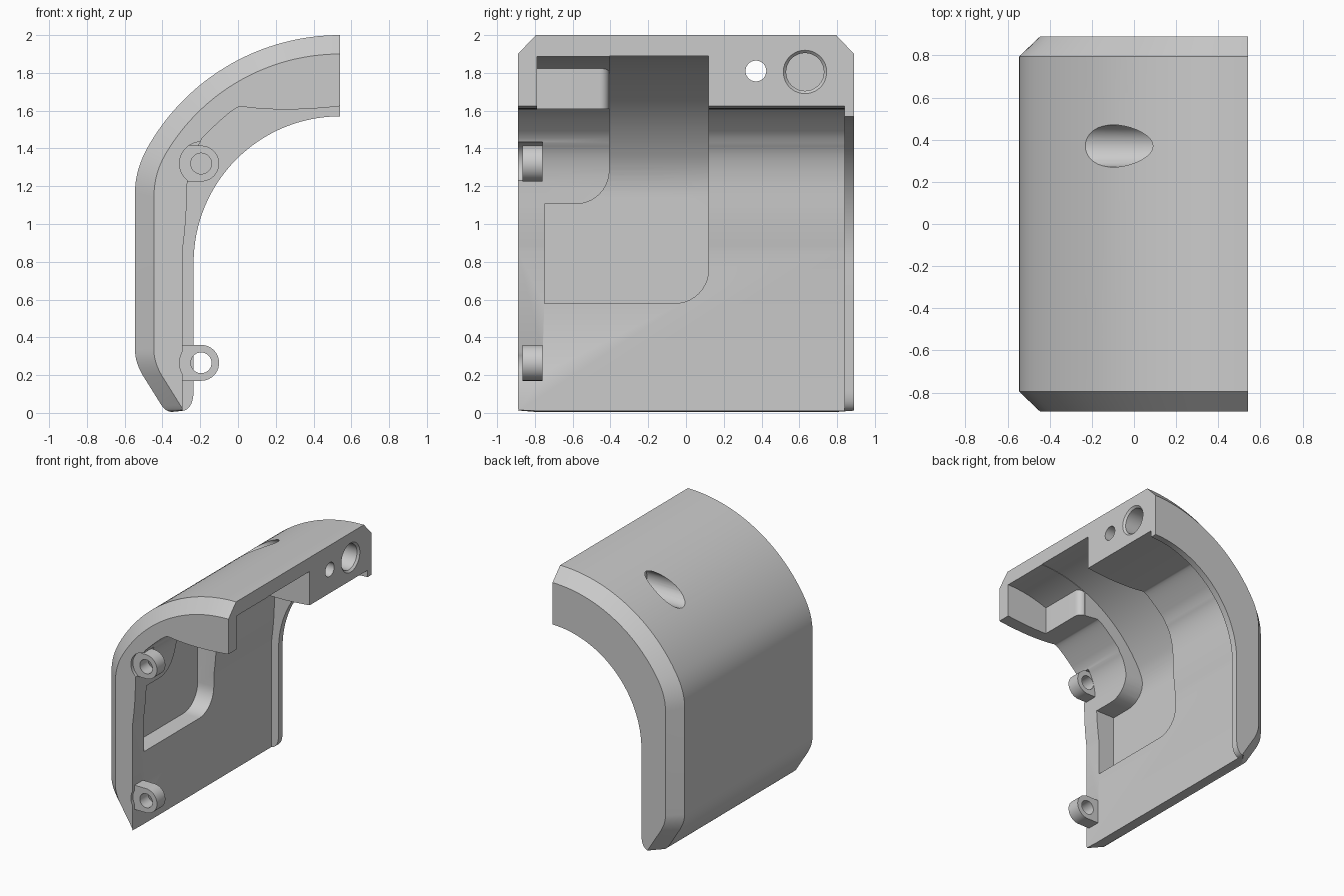
import bpy, bmesh
from math import sin, cos, radians

if "Cube" in bpy.data.objects:
    bpy.data.objects.remove(bpy.data.objects["Cube"])

grey = bpy.data.materials.new("plain grey")
grey.use_nodes = True
COLOUR = (0.6, 0.6, 0.6, 1)
grey.diffuse_color = COLOUR
grey.node_tree.nodes["Principled BSDF"].inputs["Base Color"].default_value = COLOUR


def arc(cx, cy, r, a0, a1, n):
    steps = [radians(a0 + (a1 - a0) * i / n) for i in range(n + 1)]
    return [(cx + r * cos(a), cy + r * sin(a)) for a in steps]


def bend(p, c, q, n=8):
    """Rounded corner from p to q around control c."""
    ts = [i / n for i in range(n + 1)]
    return [tuple((1 - t) ** 2 * p[k] + 2 * t * (1 - t) * c[k] + t * t * q[k]
                  for k in (0, 1)) for t in ts]


def loft(name, rings):
    """Closed solid, normals outward, through rings that share a point count."""
    bm = bmesh.new()
    rows = [[bm.verts.new(p) for p in ring] for ring in rings]
    n = len(rows[0])
    for a, b in zip(rows, rows[1:]):
        for i in range(n):
            j = (i + 1) % n
            bm.faces.new((a[i], a[j], b[j], b[i]))
    bm.faces.new(rows[0][::-1])
    bm.faces.new(rows[-1])
    bm.normal_update()
    if bm.calc_volume(signed=True) < 0:
        bmesh.ops.reverse_faces(bm, faces=bm.faces)
    mesh = bpy.data.meshes.new(name)
    bm.to_mesh(mesh)
    bm.free()
    mesh.materials.append(grey)
    ob = bpy.data.objects.new(name, mesh)
    bpy.context.collection.objects.link(ob)
    return ob


def place(p, axis, d):
    return {"x": (d, p[0], p[1]), "y": (p[0], d, p[1]), "z": (p[0], p[1], d)}[axis]


def prism(name, pts, axis, a, b):
    return loft(name, [[place(p, axis, d) for p in pts] for d in (a, b)])


def rod(name, centre, axis, *stations):
    """Round bar through (radius, distance) stations."""
    return loft(name, [[place(p, axis, d) for p in arc(*centre, r, 0, 350, 35)]
                       for r, d in stations])


def volume(mesh):
    bm = bmesh.new()
    bm.from_mesh(mesh)
    result = bm.calc_volume(signed=True)
    bm.free()
    return result


def combine(target, tool, mode="DIFFERENCE", least=0.3):
    """Boolean with the first solver that leaves a sound solid; drop the helper."""
    before = volume(target.data)
    mod = target.modifiers.new(mode, "BOOLEAN")
    mod.operation, mod.object = mode, tool
    for solver in ("MANIFOLD", "EXACT", "FLOAT"):
        mod.solver = solver
        graph = bpy.context.evaluated_depsgraph_get()
        graph.update()
        mesh = bpy.data.meshes.new_from_object(target.evaluated_get(graph))
        if least * before < volume(mesh) < before - 1e-6:
            target.data = mesh
            break
    target.modifiers.remove(mod)
    bpy.data.objects.remove(tool)


def outer_curve(off):
    """Outside of the shell, from the top edge down to the straight wall."""
    pts = arc(0.54, 0.83, 1.17 - off, 90, 150, 32)
    x, z = pts[-1]
    side = off - 0.545
    corner = z - (x - side) * 1.73
    return pts + bend((x, z), (side, corner), (side, corner - 0.12))[1:]


def shell_ring(off, y):
    side = off - 0.545
    toe = bend((side, 0.33), (side, 0.27), (side + 0.04, 0.2))
    foot = bend((side + 0.14, 0.04), (side + 0.165, 0.005),
                (-0.35 + 0.5 * off, 0.005 + 0.1 * off), 5)
    heel = bend((-0.285, 0.012), (-0.235, 0.03), (-0.235, 0.12))
    rim = arc(0.54, 0.795, 0.775, 180, 90, 32)
    return [(x, y, z) for x, z in outer_curve(off) + toe + foot + heel + rim]


# Curved shell with chamfered ends
shell = loft("curved_shell", [shell_ring(0.1, -0.89), shell_ring(0, -0.795),
                              shell_ring(0, 0.795), shell_ring(0.1, 0.89)])

# Hollow inside, leaving the back rim
hollow = [(1, 1.62)] + bend((0.55, 1.625), (0.25, 1.59), (0.03, 1.62))
hollow += bend((0.01, 1.622), (-0.03, 1.615), (-0.19, 1.455))
hollow += bend((-0.2, 1.43), (-0.26, 1.36), (-0.27, 1.2))
hollow += bend((-0.272, 1.12), (-0.275, 1.0), (-0.295, 0.85))
hollow += [(-0.295, -0.1), (1, -0.1)]
combine(shell, prism("hollow_cutter", hollow, "y", -1, 0.84))

# Deep stepped pocket that follows the outer skin
window = [(-0.75, 0.58)] + arc(-0.06, 0.76, 0.18, -90, 0, 10)
window += [(0.12, 2.1), (-0.405, 2.1)] + arc(-0.585, 1.285, 0.18, 0, -90, 10)
window += [(-0.75, 1.105)]
recess = [(1.2, -0.79), (0.18, -0.79)] + arc(0.13, -0.457, 0.05, 0, 90, 6)
recess += [(0.13, -0.2), (1.2, -0.2)]
for shape, axis, a, b, wall in ((window, "x", -1, 1.5, 0.11), (recess, "z", 1.5, 2.1, 0.113)):
    skin = [(1, 2 - wall)] + outer_curve(wall) + [(wall - 0.545, 0.2), (1, 0.2)]
    pocket = prism("pocket_cutter", skin, "y", -1, 1)
    combine(pocket, prism("pocket_limit", shape, axis, a, b), "INTERSECT", 0.005)
    combine(shell, pocket)

# Screw hole with outer counterbore, and blind dowel hole with bevelled mouth
bolt, dowel = (0.37, 1.81), (0.63, 1.805)
combine(shell, rod("bolt_cutter", bolt, "x", (0.1, -1), (0.1, 0.15), (0.055, 0.151),
                   (0.055, 1)))
combine(shell, rod("dowel_cutter", dowel, "x", (0.1, 0.26), (0.1, 0.525), (0.117, 0.542)))

# Two hinge lugs on the front edge
for name, z in (("lower_lug", 0.265), ("upper_lug", 1.32)):
    centre = (-0.195, z)
    combine(shell, rod("lug_clearance", centre, "y", (0.115, -1), (0.115, -0.76)))
    outline = arc(*centre, 0.095, -90, 90, 20) + [(-0.33, z + 0.095), (-0.33, z - 0.095)]
    lug = prism(name, outline, "y", -0.865, -0.761)
    combine(lug, rod("lug_hole", centre, "y", (0.055, -1), (0.055, 0)))

# Smooth curves, crisp edges
bpy.ops.object.select_all(action="DESELECT")
for ob in bpy.context.scene.objects:
    if ob.type == "MESH":
        ob.select_set(True)
        bpy.context.view_layer.objects.active = ob
bpy.ops.object.shade_smooth_by_angle(angle=radians(30))
